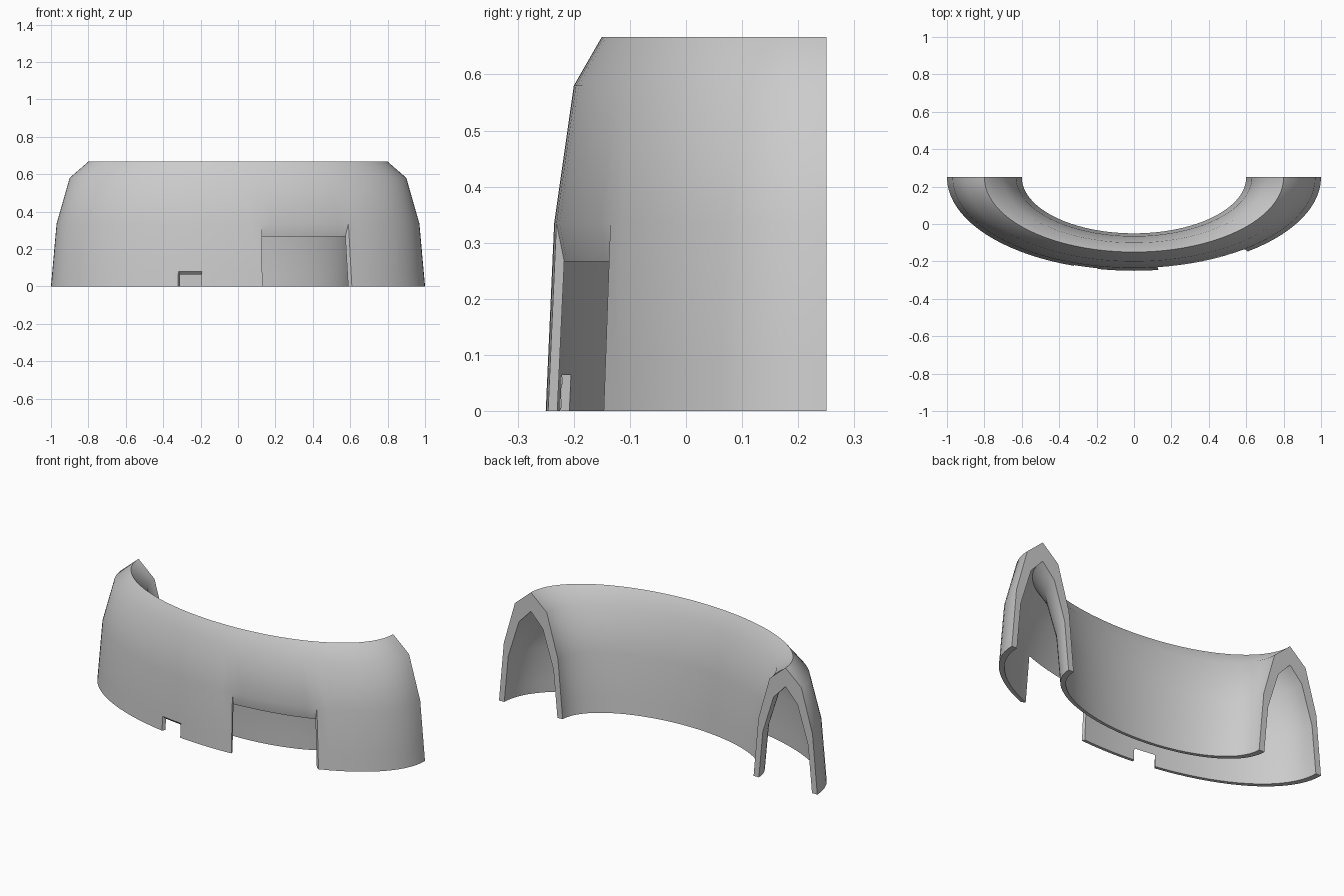
import bpy, bmesh
from math import cos, sin, pi, radians

cube = bpy.data.objects.get("Cube")
if cube:
    bpy.data.objects.remove(cube)

# Plain grey material
grey = bpy.data.materials.new("plain grey")
grey.use_nodes = True
colour = (0.6, 0.6, 0.6, 1)
grey.diffuse_color = colour
grey.node_tree.nodes["Principled BSDF"].inputs["Base Color"].default_value = colour

SEGMENTS = 48
RIDGE = 0.8      # radius of the arch's ridge
SQUASH = 0.5     # depth of the half ring against its width
BACK = 0.25      # y of the flat ends
NOTCH = 0.24     # notch height as a share of the lowest profile step


def arch(leg):
    """Mirror one leg of the arch about the ridge, with an extra row for the notch."""
    (r0, z0), (r1, z1) = leg[:2]
    row = (r0 + (r1 - r0) * NOTCH, z0 + (z1 - z0) * NOTCH)
    half = [leg[0], row] + leg[1:]
    return half + [(2 * RIDGE - r, z) for r, z in half[-2::-1]]


outer = arch([(1.0, 0), (0.97, 0.335), (0.9, 0.58), (RIDGE, 0.667)])
inner = arch([(0.967, 0), (0.942, 0.267), (0.875, 0.48), (RIDGE, 0.56)])
rows = len(outer) - 1


def kept(seg, row):
    """False for the cells of the large opening and the small notch."""
    if not (0 <= seg < SEGMENTS and 0 <= row < rows):
        return False
    opening = 14 <= seg < 22 and row < 2
    notch = 27 <= seg < 29 and row < 1
    return not (opening or notch)


bm = bmesh.new()


def sweep(profile):
    """Sweep a profile round the half ellipse."""
    grid = []
    for i in range(SEGMENTS + 1):
        a = pi * i / SEGMENTS
        grid.append([bm.verts.new((r * cos(a), BACK - SQUASH * r * sin(a), z))
                     for r, z in profile])
    return grid


shells = [sweep(outer), sweep(inner)]

# Both skins, and a rim wherever a cell has no neighbour
for i in range(SEGMENTS):
    for j in range(rows):
        if not kept(i, j):
            continue
        corners = [(i, j), (i + 1, j), (i + 1, j + 1), (i, j + 1)]
        for grid in shells:
            bm.faces.new([grid[a][b] for a, b in corners])
        neighbours = [(i, j - 1), (i + 1, j), (i, j + 1), (i - 1, j)]
        for k, cell in enumerate(neighbours):
            if not kept(*cell):
                (a, b), (c, d) = corners[k], corners[(k + 1) % 4]
                bm.faces.new([shells[0][a][b], shells[0][c][d],
                              shells[1][c][d], shells[1][a][b]])

bmesh.ops.delete(bm, geom=[v for v in bm.verts if not v.link_faces], context='VERTS')
bmesh.ops.recalc_face_normals(bm, faces=bm.faces[:])

mesh = bpy.data.meshes.new("curved_arch_cover")
bm.to_mesh(mesh)
bm.free()
mesh.materials.append(grey)
cover = bpy.data.objects.new("curved_arch_cover", mesh)
bpy.context.collection.objects.link(cover)

# Smooth round the curve, sharp at the ridge and rims
bpy.ops.object.select_all(action='DESELECT')
cover.select_set(True)
bpy.context.view_layer.objects.active = cover
bpy.ops.object.shade_smooth_by_angle(angle=radians(40))
